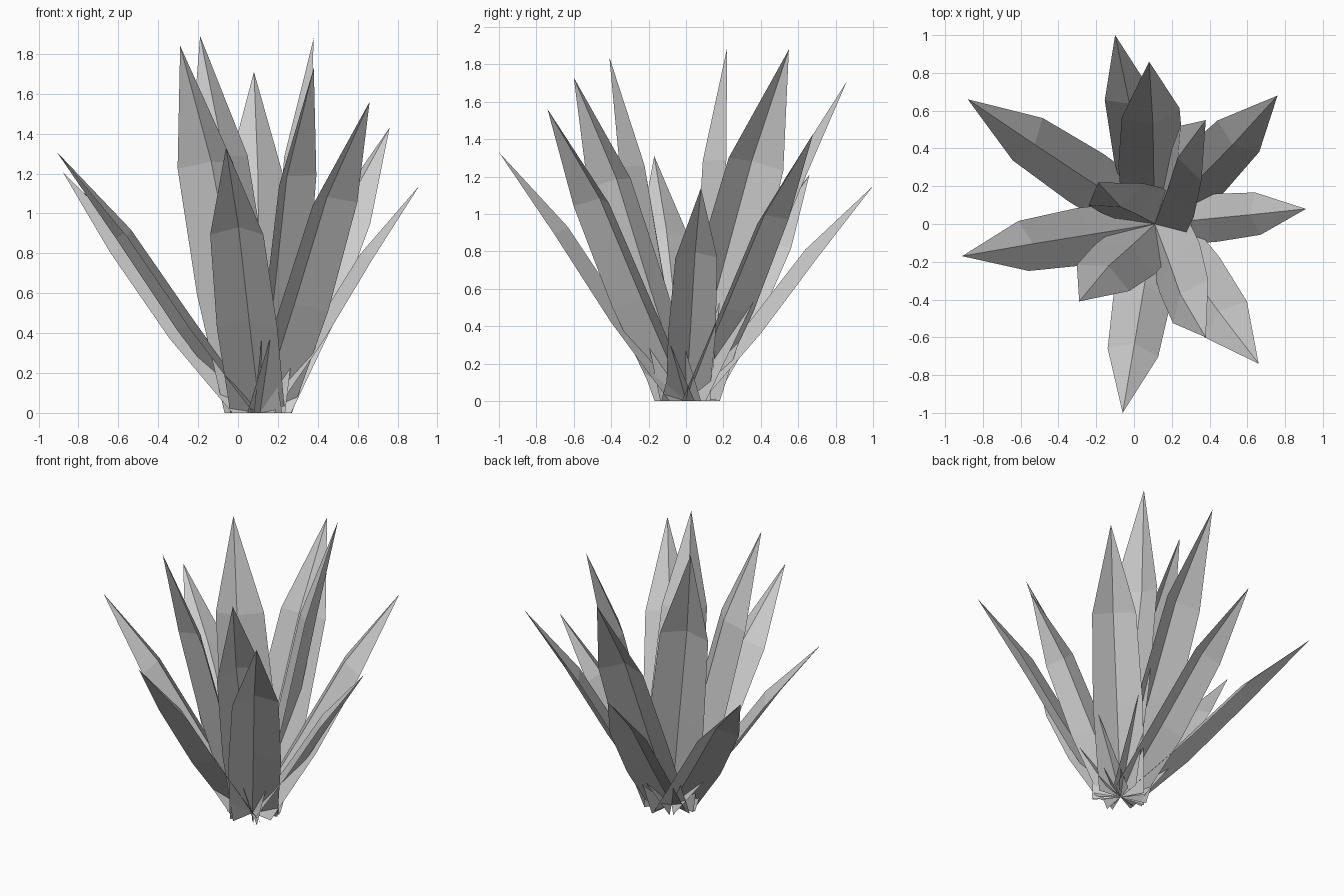
import bpy
from math import atan2, cos, radians, sin
from mathutils import Vector

if "Cube" in bpy.data.objects:
    bpy.data.objects.remove(bpy.data.objects["Cube"])

BASE = Vector((0.11, 0.0, 0.0))

# Tip of every leaf, and the compass angle its back faces (None = lean direction)
LEAVES = [
    ((-0.10, 1.00, 1.15), None), ((0.08, 0.86, 1.71), 101),
    ((0.76, 0.68, 1.43), 56), ((0.91, 0.08, 1.14), 8),
    ((0.66, -0.74, 1.56), -48), ((-0.06, -1.00, 1.33), None),
    ((-0.91, -0.17, 1.31), 193), ((-0.88, 0.66, 1.21), 143),
    ((-0.29, -0.41, 1.84), 245), ((0.38, 0.55, 1.88), 18),
    ((0.38, -0.60, 1.73), -36), ((-0.19, 0.22, 1.89), 111),
]

# Leaf sections as fractions of length: along, half width, edge lift, rib lift
SECTIONS = [
    (0.0, 0.083, -0.04, 0.0),
    (0.34, 0.092, -0.028, 0.014),
    (0.675, 0.081, -0.005, 0.033),
]


def make_leaf(name, tip, facing):
    """Folded blade with its rib raised on the inner side, crown to tip."""
    axis = Vector(tip) - BASE
    length = axis.length
    angle = atan2(axis.y, axis.x) if facing is None else radians(facing)
    out = Vector((cos(angle), sin(angle), 0))
    flat_side = Vector((out.y, -out.x, 0))
    unit = axis.normalized()
    verts, faces = [], []
    for along, half, edge, rib in SECTIONS:
        c = BASE + axis * along
        if along == 0:      # the foot is cut level with the ground
            side, inward = flat_side, -out
        else:
            side = (flat_side - unit * flat_side.dot(unit)).normalized()
            inward = side.cross(unit)
        verts += [c - side * half * length + inward * edge * length,
                  c + inward * rib * length,
                  c + side * half * length + inward * edge * length]
    verts.append(Vector(tip))
    for s in range(len(SECTIONS) - 1):
        for k in (0, 1):
            a = s * 3 + k
            faces.append((a, a + 1, a + 4, a + 3))
    last = len(verts) - 1
    faces += [(last - 3, last - 2, last), (last - 2, last - 1, last)]
    mesh = bpy.data.meshes.new(name)
    mesh.from_pydata(verts, [], faces)
    mesh.update()
    leaf = bpy.data.objects.new(name, mesh)
    bpy.context.collection.objects.link(leaf)


# Rosette of leaves
for i, (tip, facing) in enumerate(LEAVES):
    make_leaf(f"leaf_{i + 1:02d}", tip, facing)
